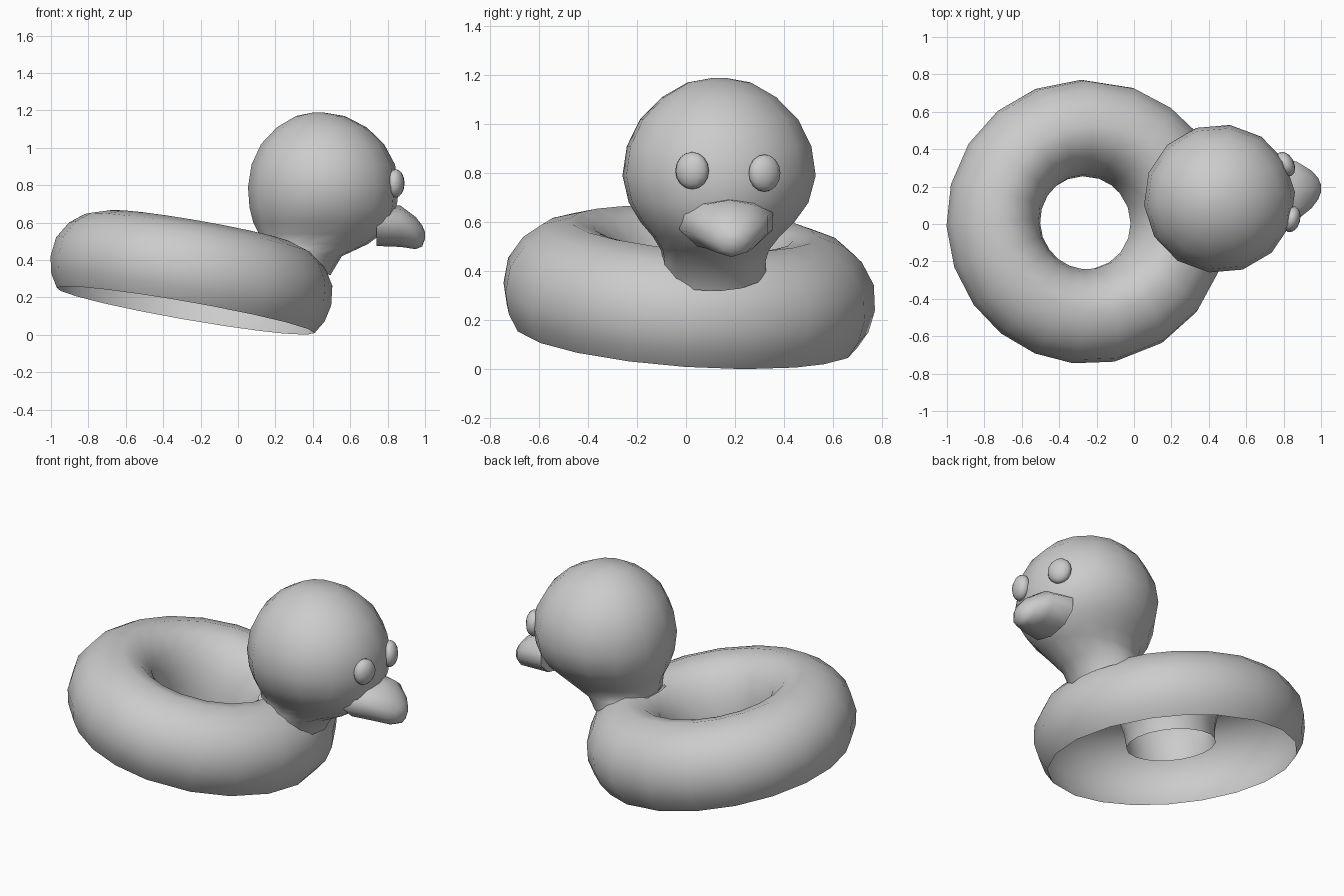
import bpy, bmesh
from math import sin, cos, radians, pi
from mathutils import Vector, Matrix

if "Cube" in bpy.data.objects:
    bpy.data.objects.remove(bpy.data.objects["Cube"], do_unlink=True)

grey = bpy.data.materials.new("plain grey")
grey.use_nodes = True
grey.diffuse_color = (0.6, 0.6, 0.6, 1)
grey.node_tree.nodes["Principled BSDF"].inputs["Base Color"].default_value = (0.6, 0.6, 0.6, 1)


def finish(name, bm, sharp=70):
    """Turn a bmesh into a smooth shaded, coloured object."""
    mesh = bpy.data.meshes.new(name)
    bm.to_mesh(mesh)
    bm.free()
    mesh.materials.append(grey)
    ob = bpy.data.objects.new(name, mesh)
    bpy.context.collection.objects.link(ob)
    bpy.ops.object.select_all(action='DESELECT')
    ob.select_set(True)
    bpy.context.view_layer.objects.active = ob
    bpy.ops.object.shade_smooth_by_angle(angle=radians(sharp))
    return ob


def loft(name, loops, cap_start=False, cap_end=False, sharp=70):
    """Skin a series of closed loops that have equal point counts."""
    bm = bmesh.new()
    rows = [[bm.verts.new(p) for p in loop] for loop in loops]
    n = len(rows[0])
    for a, b in zip(rows, rows[1:]):
        for i in range(n):
            j = (i + 1) % n
            bm.faces.new((a[i], a[j], b[j], b[i]))
    if cap_start:
        bm.faces.new(rows[0][::-1])
    if cap_end:
        bm.faces.new(rows[-1])
    return finish(name, bm, sharp)


# Swim ring: tilted tube, open underneath, with a short inner wall
ring_profile = [(.70, 0), (.742, .07), (.762, .16), (.75, .265), (.695, .356),
                (.62, .415), (.505, .452), (.41, .43), (.325, .36),
                (.28, .26), (.255, .17), (.25, .09)]
ring_angles = [0, 20, 40, 54, 71, 92, 111, 129, 147, 165, 182, 199, 216,
               232, 248, 264, 281, 302, 321, 341]
normal = Vector((.175, .07, 1)).normalized()
tilt = Vector((0, 0, 1)).rotation_difference(normal).to_matrix().to_4x4()
ring_place = Matrix.Translation((-.28, 0, .13)) @ tilt
loft("swim_ring", [[ring_place @ Vector((r * cos(radians(a)), r * sin(radians(a)), h))
                    for a in ring_angles] for r, h in ring_profile])

# Head and neck: stacked ovals (height, centre x, centre y, x radius, y radius, lean)
ovals = [(.40, .30, .115, .195, .215, .42), (.445, .34, .115, .215, .212, .12),
         (.485, .405, .118, .29, .222, 0), (.54, .44, .123, .33, .26, 0),
         (.60, .45, .128, .37, .317, 0), (.68, .455, .133, .395, .37, 0),
         (.79, .457, .135, .405, .398, 0), (.91, .456, .135, .385, .38, 0),
         (1.02, .452, .135, .33, .325, 0), (1.11, .448, .135, .24, .235, 0),
         (1.17, .44, .135, .13, .13, 0), (1.188, .43, .135, .03, .03, 0)]
head_loops = []
for z, cx, cy, rx, ry, lean in ovals:
    pts = []
    for i in range(14):
        a = 2 * pi * i / 14 + radians(5)
        pts.append((cx + rx * cos(a), cy + ry * sin(a), z - lean * rx * cos(a)))
    head_loops.append(pts)
loft("head_and_neck", head_loops, cap_end=True)

# Beak: sections along x (x, half width, top, middle, bottom)
sections = [(.74, .20, .70, .61, .475), (.87, .165, .69, .595, .47),
            (.95, .105, .63, .555, .458), (.985, .06, .585, .54, .472),
            (1.0, .02, .55, .535, .515)]
beak_loops = []
for x, hw, top, mid, bottom in sections:
    cy = .135 + .1 * (x - .45)
    pts = []
    for i in range(10):
        a = 2 * pi * i / 10 + pi / 2
        rise = top - mid if sin(a) > 0 else mid - bottom
        pts.append((x, cy + hw * cos(a), mid + rise * sin(a)))
    beak_loops.append(pts)
loft("beak", beak_loops, cap_start=True, cap_end=True, sharp=60)

# Eyes: flattened balls turned outward from the head
for name, centre, turn in (("right_eye", (.843, .025, .81), -15),
                           ("left_eye", (.81, .32, .80), 27)):
    bm = bmesh.new()
    bmesh.ops.create_uvsphere(bm, u_segments=12, v_segments=8, radius=1)
    bm.transform(Matrix.Translation(centre) @ Matrix.Rotation(radians(turn), 4, 'Z')
                 @ Matrix.Diagonal((.046, .071, .076, 1)))
    finish(name, bm)
